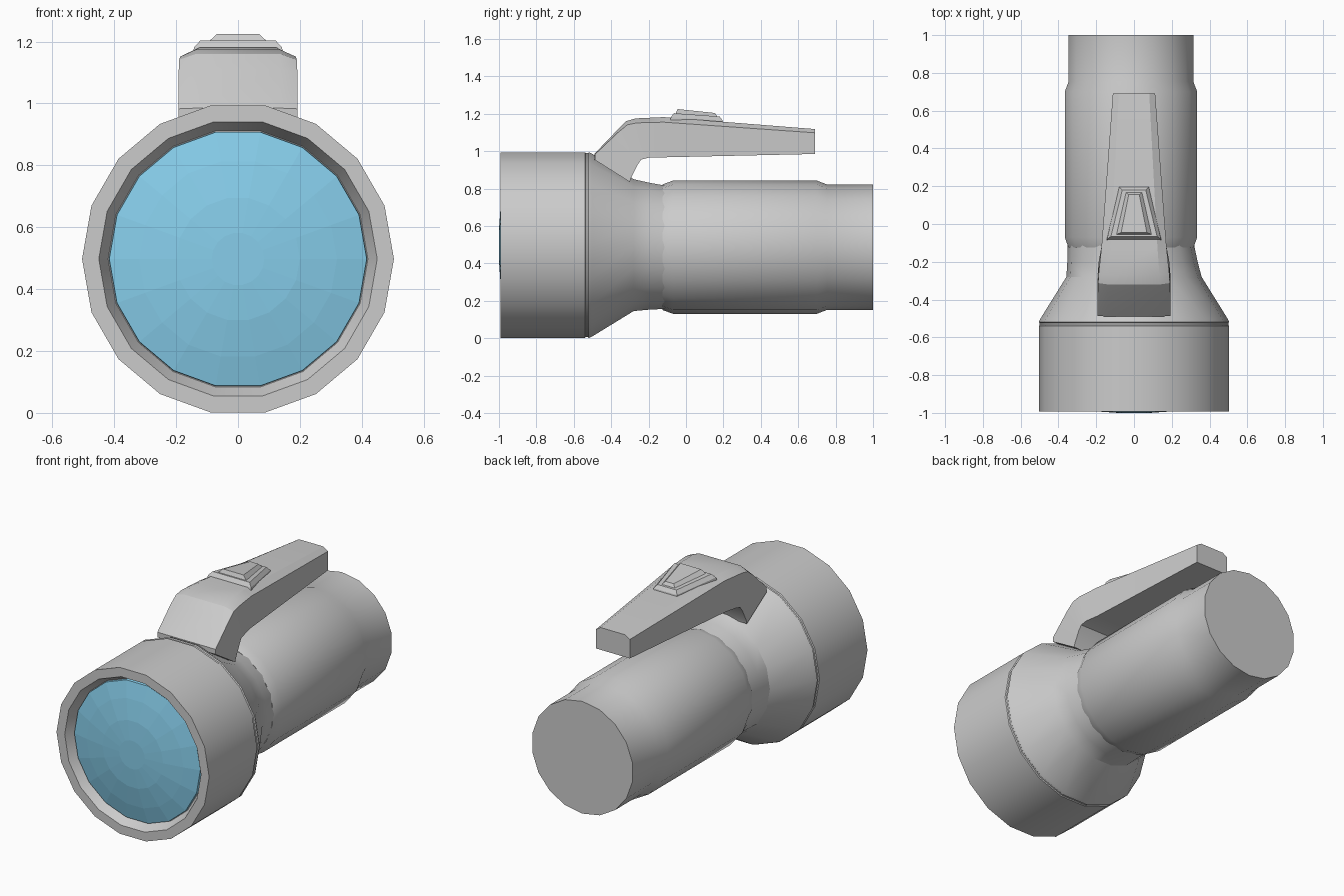
import bpy, bmesh
from math import sin, cos, tau, radians, pi
from mathutils import Vector

if "Cube" in bpy.data.objects:
    bpy.data.objects.remove(bpy.data.objects["Cube"])

SIDES = 18


def finish(bm, name, smooth=True):
    bmesh.ops.recalc_face_normals(bm, faces=bm.faces)
    me = bpy.data.meshes.new(name)
    bm.to_mesh(me)
    bm.free()
    ob = bpy.data.objects.new(name, me)
    bpy.context.collection.objects.link(ob)
    if smooth:
        bpy.ops.object.select_all(action='DESELECT')
        ob.select_set(True)
        bpy.context.view_layer.objects.active = ob
        bpy.ops.object.shade_smooth_by_angle(angle=radians(25))
    return ob


def loft(name, loops, smooth=True):
    """Skin a series of equal-length point loops and cap both ends."""
    bm = bmesh.new()
    rows = [[bm.verts.new(p) for p in loop] for loop in loops]
    n = len(rows[0])
    for a, b in zip(rows, rows[1:]):
        for i in range(n):
            j = (i + 1) % n
            bm.faces.new((a[i], a[j], b[j], b[i]))
    bm.faces.new(rows[0])
    bm.faces.new(rows[-1])
    return finish(bm, name, smooth)


def lathe(name, profile, turn=0.0, smooth=True):
    """Rings along y; each entry is (y, radius, centre x, centre z)."""
    ang = [tau * i / SIDES + turn for i in range(SIDES)]
    return loft(name, [[(cx + r * cos(a), y, cz + r * sin(a)) for a in ang]
                       for y, r, cx, cz in profile], smooth)


C = (0, 0.4975)          # head axis
T = (-0.016, 0.4865)     # tube axis, slightly offset

# Lamp head: recessed front, rim, seam, flare and neck
head = [(-0.935, 0.40), (-0.935, 0.42), (-0.992, 0.45), (-0.992, 0.504),
        (-0.54, 0.504), (-0.535, 0.499), (-0.525, 0.499), (-0.52, 0.504),
        (-0.505, 0.498), (-0.28, 0.358)]
lathe("lamp_head", [(y, r, *C) for y, r in head]
      + [(-0.20, 0.345, -0.008, 0.492), (-0.115, 0.335, *T)])

# Domed lens
lens = lathe("lens", [(y, r, *C) for y, r in
                      [(-0.93, 0.418), (-0.95, 0.416), (-0.972, 0.32),
                       (-0.992, 0.20), (-1.0, 0.085)]], smooth=False)
mat = bpy.data.materials.new("lens_blue")
mat.diffuse_color = (0.242, 0.617, 0.831, 1)
mat.use_nodes = True
mat.node_tree.nodes["Principled BSDF"].inputs["Base Color"].default_value = mat.diffuse_color
lens.data.materials.append(mat)

# Battery tube with stepped end cap
lathe("battery_tube", [(y, r, *T) for y, r in
                       [(-0.125, 0.336), (-0.07, 0.356), (0.70, 0.356),
                        (0.755, 0.335), (1.0, 0.335)]], turn=pi / 2)

# Handle: stations of (top y, top z, bottom y, bottom z, half width, chamfer)
stations = [(-0.49, 0.955, -0.30, 0.835, 0.192, 0.004),
            (-0.49, 0.985, -0.295, 0.855, 0.192, 0.004),
            (-0.37, 0.11 + 1.0, -0.26, 0.925, 0.192, 0.012),
            (-0.32, 1.16, -0.24, 0.955, 0.19, 0.02),
            (-0.27, 1.175, -0.20, 0.965, 0.187, 0.025),
            (-0.12, 1.182, -0.12, 0.967, 0.172, 0.027),
            (0.69, 1.118, 0.69, 0.985, 0.112, 0.02)]


def section(ty, tz, by, bz, w, c):
    top, bot = Vector((0, ty, tz)), Vector((0, by, bz))
    side = top + (bot - top).normalized() * c
    flat = w * 0.72
    return [(-w, *bot.yz), (-w, *side.yz), (-flat, *top.yz),
            (flat, *top.yz), (w, *side.yz), (w, *bot.yz)]


loft("handle", [section(*s) for s in stations])


# Switch: tapered trapezoid tiers following the slope of the handle
def trapezoid(front, back):
    (fy, fw, fz), (by, bw, bz) = front, back
    return [(-fw, fy, fz), (fw, fy, fz), (bw, by, bz), (-bw, by, bz)]


loft("switch_plate", [
    trapezoid((-0.085, 0.145, 1.165), (0.20, 0.08, 1.14)),
    trapezoid((-0.08, 0.142, 1.182), (0.195, 0.077, 1.165)),
    trapezoid((-0.065, 0.122, 1.203), (0.18, 0.062, 1.185))], smooth=False)
loft("switch_button", [
    trapezoid((-0.058, 0.10, 1.195), (0.172, 0.048, 1.178)),
    trapezoid((-0.045, 0.068, 1.225), (0.155, 0.028, 1.204))], smooth=False)
